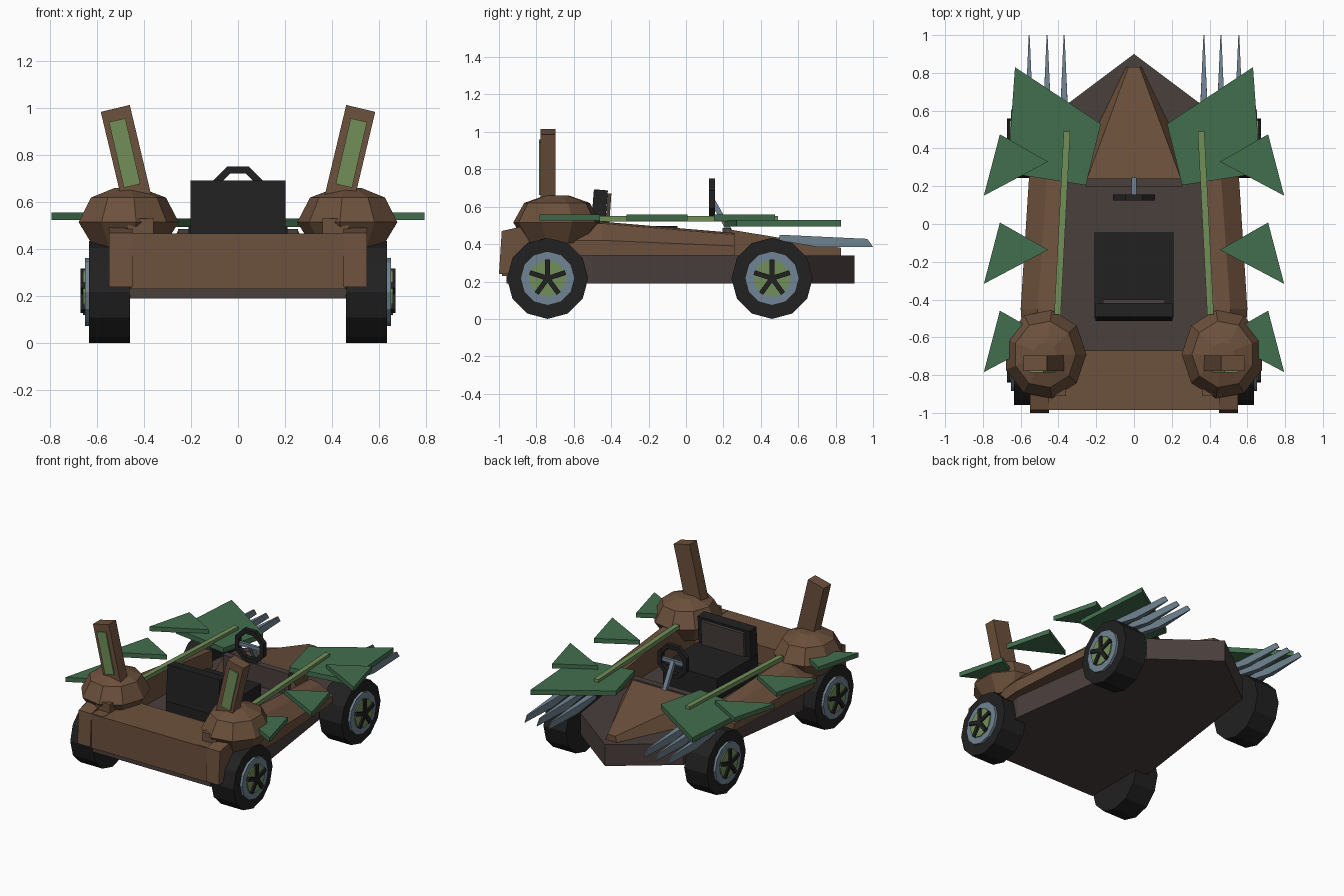
import bpy, bmesh, math
from mathutils import Vector

if "Cube" in bpy.data.objects:
    bpy.data.objects.remove(bpy.data.objects["Cube"])


def mat(name, r, g, b):
    m = bpy.data.materials.new(name)
    m.diffuse_color = (r, g, b, 1)
    m.use_nodes = True
    m.node_tree.nodes["Principled BSDF"].inputs["Base Color"].default_value = m.diffuse_color
    return m


BROWN = mat("bark brown", .152, .082, .046)
DARK = mat("dark umber", .067, .050, .046)
LEAF = mat("leaf green", .055, .156, .076)
LIGHT = mat("light green", .165, .275, .098)
STEEL = mat("blue steel", .162, .23, .287)
BLACK = mat("black", .015, .015, .015)


def loft(name, rings, m, closed=False):
    """Skin closed rings of equal length; cap both ends, or join them when closed."""
    bm = bmesh.new()
    vs = [[bm.verts.new(p) for p in r] for r in rings]
    n = len(vs[0])
    for a, b in zip(vs, vs[1:] + ([vs[0]] if closed else [])):
        for i in range(n):
            j = (i + 1) % n
            bm.faces.new((a[i], a[j], b[j], b[i]))
    if not closed:
        bm.faces.new(vs[0][::-1])
        bm.faces.new(vs[-1])
    bmesh.ops.recalc_face_normals(bm, faces=bm.faces)
    me = bpy.data.meshes.new(name)
    bm.to_mesh(me)
    bm.free()
    me.materials.append(m)
    bpy.context.collection.objects.link(bpy.data.objects.new(name, me))


def slab(name, outline, z0, z1, m):
    loft(name, [[(x, y, z) for x, y in outline] for z in (z0, z1)], m)


def box(name, x0, x1, y0, y1, z0, z1, m):
    slab(name, [(x0, y0), (x1, y0), (x1, y1), (x0, y1)], z0, z1, m)


def beam(name, a, b, w, d, m, side=(1, 0, 0)):
    """Rectangular bar from a to b, w wide along side and d deep."""
    a, b, u = Vector(a), Vector(b), Vector(side)
    t = (b - a).normalized()
    u = (u - t * u.dot(t)).normalized() * w / 2
    v = t.cross(u).normalized() * d / 2
    loft(name, [[p + u + v, p - u + v, p - u - v, p + u - v] for p in (a, b)], m)


def disc(name, x0, x1, y, z, r, n, m):
    ring = lambda x: [(x, y + r * math.sin(k * math.tau / n), z - r * math.cos(k * math.tau / n))
                      for k in range(n)]
    loft(name, [ring(x0), ring(x1)], m)


# chassis, its top is the cockpit floor
half = [(.4, .6), (.55, -.5), (.46, -.96)]
slab("chassis", [(0, .9)] + half + [(-x, y) for x, y in half[::-1]], .19, .34, DARK)

# narrow wedge hood, stations of (y, half profile)
hood = []
for y, prof in ((.83, [(.045, .33), (.03, .38)]), (.22, [(.34, .33), (.255, .48)])):
    hood.append([(x, y, z) for x, z in prof] + [(-x, y, z) for x, z in prof[::-1]])
loft("hood", hood, BROWN)
box("dashboard", -.255, .255, .195, .24, .34, .487, DARK)

# rear deck and bumper panel
box("rear_deck", -.457, .457, -.985, -.67, .23, .468, BROWN)

# seat
box("seat_cushion", -.21, .21, -.5, -.045, .34, .497, BLACK)
beam("seat_back", (0, -.475, .44), (0, -.455, .69), .406, .075, BLACK)
beam("seat_back_pad", (0, -.421, .50), (0, -.409, .67), .33, .02, DARK)

# steering wheel
R, r = .105, .016
loft("steering_wheel", [[((R + dr) * math.cos(a), .14 + dy, .64 + (R + dr) * math.sin(a))
                         for dr, dy in ((r, -r), (r, r), (-r, r), (-r, -r))]
                        for a in [(k + .5) * math.tau / 8 for k in range(8)]], BLACK, True)
beam("steering_crossbar", (-.1, .14, .635), (.1, .14, .635), .02, .025, STEEL, (0, 1, 0))
beam("steering_column", (0, .14, .635), (0, .25, .44), .028, .028, STEEL)

for s, tag in ((1, "right"), (-1, "left")):
    # wheels
    for y, end in ((-.74, "rear"), (.46, "nose")):
        name = f"{end}_{tag}_"
        disc(name + "tyre", s * .46, s * .635, y, .217, .217, 12, BLACK)
        disc(name + "rim", s * .6, s * .652, y, .217, .145, 12, STEEL)
        disc(name + "hub", s * .6, s * .66, y, .217, .098, 12, LIGHT)
        for k in range(5):
            sa, ca = math.sin(k * math.tau / 5), math.cos(k * math.tau / 5)
            beam(f"{name}spoke_{k}", (s * .66, y, .217), (s * .66, y + .1 * sa, .217 + .1 * ca),
                 .024, .026, BLACK)

    # side pod
    loft(tag + "_side_pod", [[(s * x, y, z) for x, z in prof] for y, prof in (
        (.26, [(.38, .34), (.555, .34), (.555, .39), (.46, .45), (.38, .46)]),
        (-.45, [(.40, .34), (.6, .34), (.6, .42), (.51, .51), (.41, .52)]),
        (-.72, [(.40, .34), (.58, .34), (.58, .42), (.51, .51), (.41, .52)]))], BROWN)

    # rear fender dome
    loft(tag + "_fender_dome", [[(s * (.472 + rr * math.cos((k + .5) * math.tau / 9)),
                                  -.69 + 1.08 * rr * math.sin((k + .5) * math.tau / 9), z)
                                 for k in range(9)]
                                for z, rr in ((.405, .15), (.515, .22), (.62, .165), (.66, .06))],
         BROWN)

    # bumper corner and bracket
    box(tag + "_bumper_corner", s * .36, s * .55, -.98, -.84, .24, .47, BROWN)
    loft(tag + "_bumper_cheek", [[(s * x, y, z) for y, z in ((-1, .24), (-.85, .24), (-.85, .5), (-.985, .47))]
                                 for x in (.45, .55)], BROWN)
    box(tag + "_dome_bracket", s * .36, s * .47, -.91, -.8, .44, .53, BROWN)

    # upright post and its green plate
    beam(tag + "_post", (s * .423, -.737, .58), (s * .523, -.737, 1.0), .127, .08, BROWN)
    beam(tag + "_post_plate", (s * .451, -.781, .67), (s * .515, -.781, .95), .072, .009, LIGHT)

    # leaves and stem
    slab(tag + "_big_leaf", [(s * x, y) for x, y in ((.63, .83), (.175, .53), (.255, .205), (.67, .27))],
         .495, .53, LEAF)
    for k in range(3):
        d = -.467 * k
        slab(f"{tag}_leaf_{k}", [(s * x, y + d) for x, y in ((.71, .475), (.455, .33), (.795, .15))],
             .525, .557, LEAF)
    beam(tag + "_stem", (s * .355, .49, .535), (s * .405, -.48, .535), .035, .03, LIGHT)

    # steel spikes
    for k, x in enumerate((.37, .46, .555)):
        side = ((.5, .45, .024), (.97, .428, .004), (1, .385, .002), (.7, .385, .016), (.5, .42, .024))
        loft(f"{tag}_spike_{k}", [[(s * x + e * w, y, z) for y, z, w in side] for e in (-1, 1)], STEEL)
